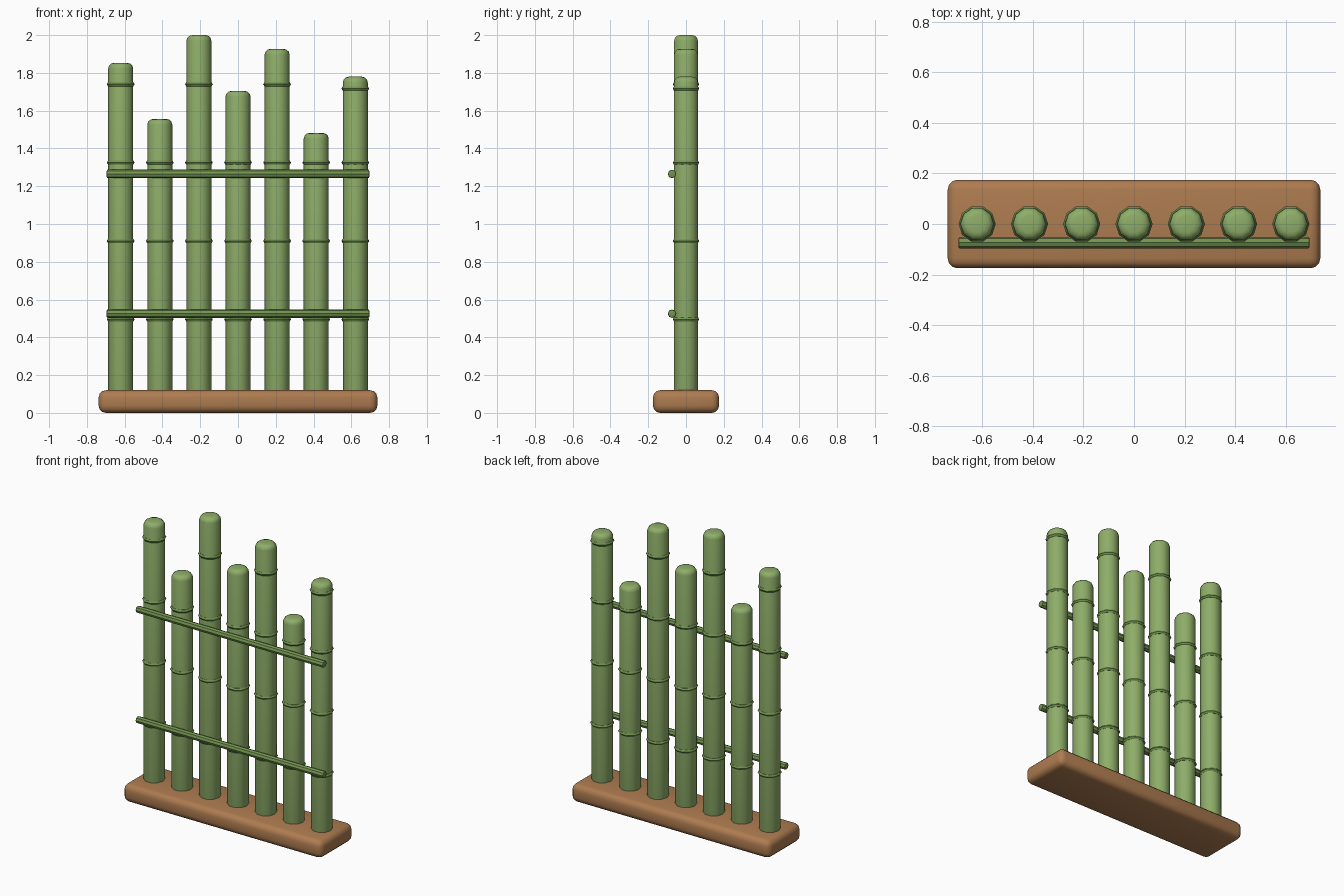
import bpy, math
from math import pi, radians

if "Cube" in bpy.data.objects:
    bpy.data.objects.remove(bpy.data.objects["Cube"])


def material(name, color):
    m = bpy.data.materials.new(name)
    m.diffuse_color = color
    m.use_nodes = True
    m.node_tree.nodes["Principled BSDF"].inputs["Base Color"].default_value = m.diffuse_color
    return m


GREEN = material("bamboo_green", (0.27, 0.42, 0.14, 1))
DARK = material("joint_green", (0.17, 0.30, 0.08, 1))
WOOD = material("planter_wood", (0.42, 0.20, 0.08, 1))


def finish(name, mat, bevel=0, segments=3):
    ob = bpy.context.object
    ob.name = name
    ob.data.materials.append(mat)
    bpy.ops.object.transform_apply(location=False, rotation=True, scale=True)
    if bevel:
        mod = ob.modifiers.new("rounding", "BEVEL")
        mod.width = bevel
        mod.segments = segments
        mod.limit_method = "ANGLE"
        mod.angle_limit = radians(50)
        bpy.ops.object.modifier_apply(modifier=mod.name)
    bpy.ops.object.shade_smooth_by_angle(angle=radians(40))
    return ob


# Wooden base
bpy.ops.mesh.primitive_cube_add(size=1, location=(0, 0, 0.06))
bpy.context.object.scale = (1.475, 0.35, 0.12)
finish("base", WOOD, 0.038)

# Upright canes with joint rings
heights = [1.853, 1.556, 2.0, 1.705, 1.927, 1.482, 1.78]
for i, h in enumerate(heights):
    x = (i - 3) * 0.207
    bottom = 0.06
    bpy.ops.mesh.primitive_cylinder_add(
        vertices=10, radius=0.066, depth=h - bottom,
        location=(x, 0, (h + bottom) / 2), rotation=(0, 0, pi / 2))
    finish(f"cane_{i + 1}", GREEN, 0.03)
    for j in range(4):
        z = min(0.495 + 0.415 * j, h - 0.063)
        if z < 0.495 + 0.415 * j - 0.05:
            continue
        bpy.ops.mesh.primitive_torus_add(
            major_segments=10, minor_segments=6, major_radius=0.061,
            minor_radius=0.0125, location=(x, 0, z))
        finish(f"cane_{i + 1}_joint_{j + 1}", DARK)

# Horizontal rails across the front
for label, z in (("lower", 0.525), ("upper", 1.265)):
    bpy.ops.mesh.primitive_cylinder_add(
        vertices=8, radius=0.0225, depth=1.39,
        location=(0, -0.074, z), rotation=(0, pi / 2, 0))
    finish(f"{label}_rail", DARK, 0.006, 2)
